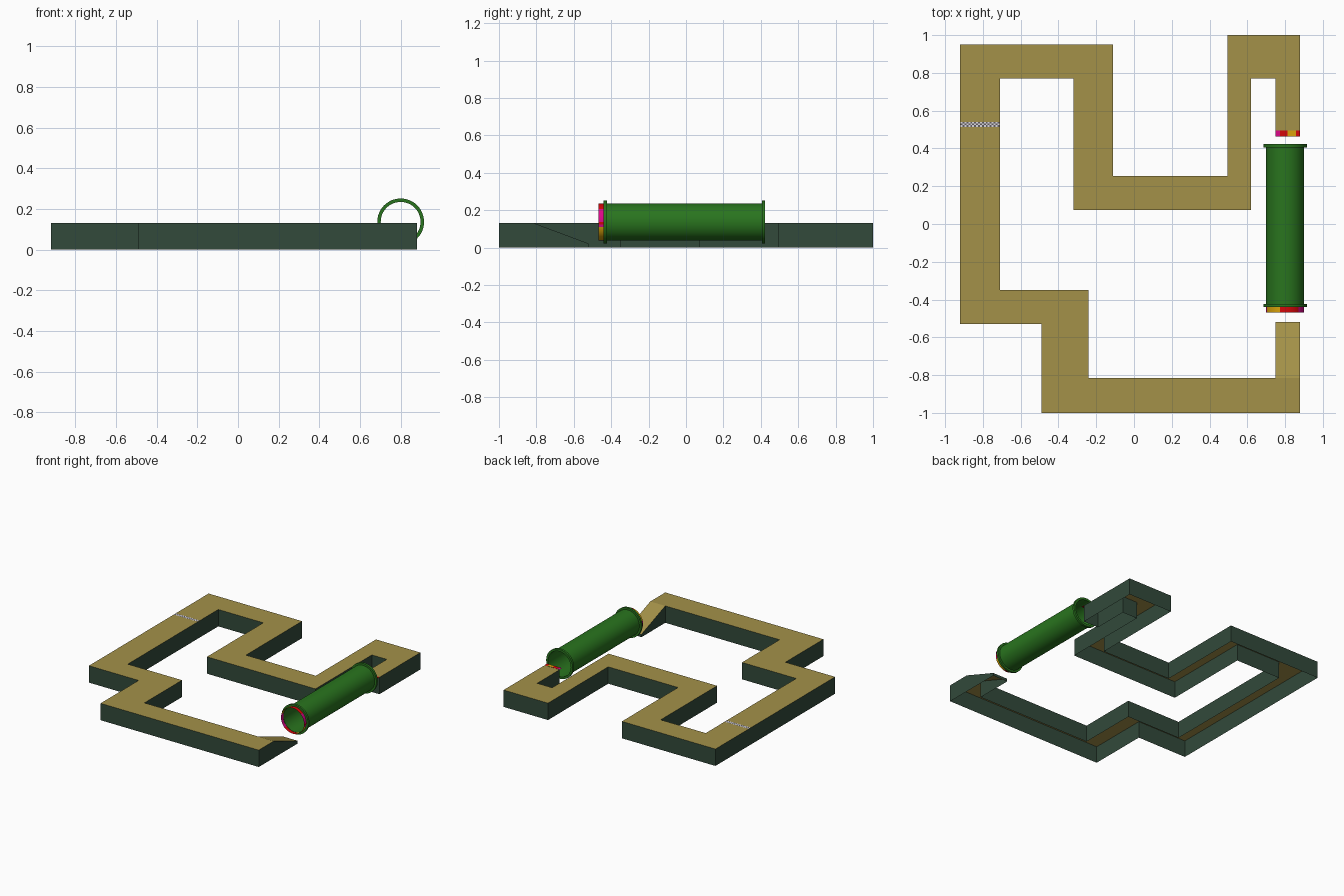
import bpy, bmesh, math

if "Cube" in bpy.data.objects:
    bpy.data.objects.remove(bpy.data.objects["Cube"])

H = 0.132          # height of the track bed


def mat(name, r, g, b):
    m = bpy.data.materials.new(name)
    m.diffuse_color = (r, g, b, 1)
    m.use_nodes = True
    m.node_tree.nodes["Principled BSDF"].inputs["Base Color"].default_value = m.diffuse_color
    return m


tan = mat("sand tan", 0.37, 0.285, 0.066)
slate = mat("dark slate green", 0.032, 0.068, 0.043)
green = mat("tunnel green", 0.022, 0.175, 0.013)
red = mat("red", 0.66, 0.002, 0.003)
orange = mat("orange", 0.70, 0.36, 0.003)
magenta = mat("magenta", 0.72, 0.002, 0.25)
white = mat("white", 0.72, 0.70, 0.74)
black = mat("dark grey", 0.12, 0.11, 0.12)


def make(name, bm, mats):
    me = bpy.data.meshes.new(name)
    bm.to_mesh(me)
    bm.free()
    ob = bpy.data.objects.new(name, me)
    bpy.context.collection.objects.link(ob)
    for m in mats:
        me.materials.append(m)
    return ob


# Track: one winding outline, tan top, open-bottomed slate walls, ramp at the end
outline = [(.88, .492), (.88, 1), (.495, 1), (.495, .255), (-.11, .255), (-.11, .95),
           (-.92, .95), (-.92, -.53), (-.49, -.53), (-.49, -1), (.88, -1), (.88, -.815),
           (.88, -.52), (.75, -.52),
           (.75, -.815), (-.24, -.815), (-.24, -.35), (-.71, -.35), (-.71, .77),
           (-.32, .77), (-.32, .073), (.62, .073), (.62, .77), (.75, .77), (.75, .492)]
RAMP = (12, 13)    # the two lowered corners of the ramp
bm = bmesh.new()
top = [bm.verts.new((x, y, 0.022 if i in RAMP else H)) for i, (x, y) in enumerate(outline)]
low = [bm.verts.new((x, y, 0)) for x, y in outline]
for i in range(10):                      # one quad per stretch, mitred at the corners
    bm.faces.new((top[i], top[i + 1], top[23 - i], top[24 - i]))
bm.faces.new((top[10], top[11], top[14]))
bm.faces.new(top[11:15])                 # ramp
n = len(outline)
for i in range(n):
    j = (i + 1) % n
    bm.faces.new((top[i], low[i], low[j], top[j])).material_index = 1
make("track", bm, [tan, slate])


# Flat plates level with the track, split into coloured cells
def plate(name, xs, ys, mats, rule):
    bm = bmesh.new()
    z = H + 0.002
    for i in range(len(xs) - 1):
        for j in range(len(ys) - 1):
            f = bm.faces.new([bm.verts.new((x, y, z)) for x, y in (
                (xs[i], ys[j]), (xs[i + 1], ys[j]), (xs[i + 1], ys[j + 1]), (xs[i], ys[j + 1]))])
            f.material_index = rule(i, j)
    make(name, bm, mats)


plate("finish_line", [-.918 + .205 * i / 20 for i in range(21)],
      [.514 + .009 * j for j in range(4)],
      [white, black], lambda i, j: (i + j) % 2)
plate("exit_stripe", [.75, .772, .813, .857, .88], [.463, .494],
      [magenta, red, orange], lambda i, j: (0, 1, 2, 1)[i])

# Tunnel: profiles of (radius, y) revolved about a lengthwise axis
CX, CZ, SIDES = 0.80, 0.137, 48


def revolve(name, profile, mats, closed, rule=None):
    bm = bmesh.new()
    rings = []
    for k in range(SIDES):
        a = 2 * math.pi * k / SIDES
        rings.append([bm.verts.new((CX + r * math.cos(a), y, CZ + r * math.sin(a)))
                      for r, y in profile])
    m = len(profile)
    for k in range(SIDES):
        p, q = rings[k], rings[(k + 1) % SIDES]
        for i in range(m if closed else m - 1):
            j = (i + 1) % m
            f = bm.faces.new((p[i], p[j], q[j], q[i]))
            if rule:
                f.material_index = rule(k)
    bmesh.ops.recalc_face_normals(bm, faces=bm.faces[:])
    ob = make(name, bm, mats)
    bpy.ops.object.select_all(action='DESELECT')
    ob.select_set(True)
    bpy.context.view_layer.objects.active = ob
    bpy.ops.object.shade_smooth_by_angle(angle=math.radians(30))


revolve("tunnel", [(.098, -.44), (.115, -.44), (.115, -.423), (.1, -.423),
                   (.1, .406), (.115, .406), (.115, .423), (.098, .423)], [green], True)

# Striped entry ring: six 60-degree bands starting at 45 degrees, plus a thin red divider
revolve("entry_ring", [(.1, -.468), (.1, -.44)], [red, orange, magenta], False,
        lambda k: 0 if k == 47 else ((k - 6) % SIDES) // 8 % 3)
